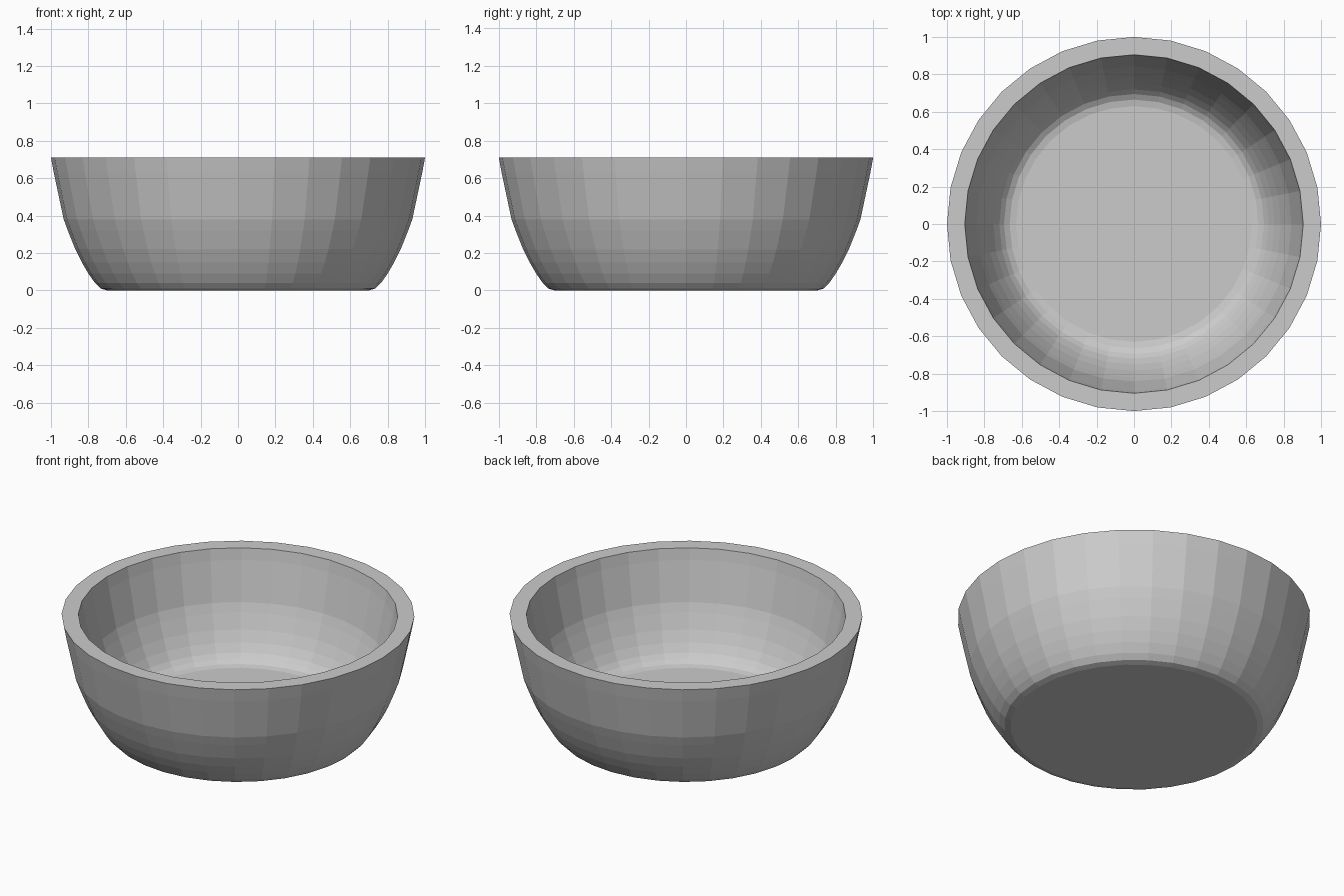
import bpy
import bmesh
from math import radians

old = bpy.data.objects.get("Cube")
if old:
    bpy.data.objects.remove(old, do_unlink=True)

SIDES = 32

# Plain grey material
grey = bpy.data.materials.new("plain_grey")
grey.use_nodes = True
colour = (0.6, 0.6, 0.6, 1)
grey.diffuse_color = colour
grey.node_tree.nodes["Principled BSDF"].inputs["Base Color"].default_value = colour

# Wall section (radius, height): outer foot up to the rim, then down to the inner floor
outer = [(0.70, 0.0), (0.735, 0.01), (0.765, 0.04), (0.80, 0.09), (0.835, 0.15),
         (0.87, 0.22), (0.91, 0.32), (0.932, 0.38), (0.985, 0.63), (1.0, 0.71)]
inner = [(0.905, 0.71), (0.893, 0.64), (0.842, 0.40), (0.822, 0.345), (0.785, 0.255),
         (0.752, 0.19), (0.72, 0.14), (0.695, 0.113), (0.665, 0.095), (0.63, 0.088)]


def revolve(name, section):
    """Spin a section around z and close both ends with flat discs."""
    bm = bmesh.new()
    verts = [bm.verts.new((r, 0, z)) for r, z in section]
    edges = [bm.edges.new(pair) for pair in zip(verts, verts[1:])]
    bmesh.ops.spin(bm, geom=verts + edges, cent=(0, 0, 0), axis=(0, 0, 1),
                   angle=radians(360), steps=SIDES)
    bmesh.ops.remove_doubles(bm, verts=bm.verts, dist=0.001)
    bmesh.ops.holes_fill(bm, edges=[e for e in bm.edges if e.is_boundary], sides=SIDES)
    bmesh.ops.recalc_face_normals(bm, faces=bm.faces)
    mesh = bpy.data.meshes.new(name)
    bm.to_mesh(mesh)
    bm.free()
    mesh.materials.append(grey)
    obj = bpy.data.objects.new(name, mesh)
    bpy.context.collection.objects.link(obj)
    return obj


# Bowl with thick wall, flat rim and flat floor
revolve("bowl", outer + inner)
